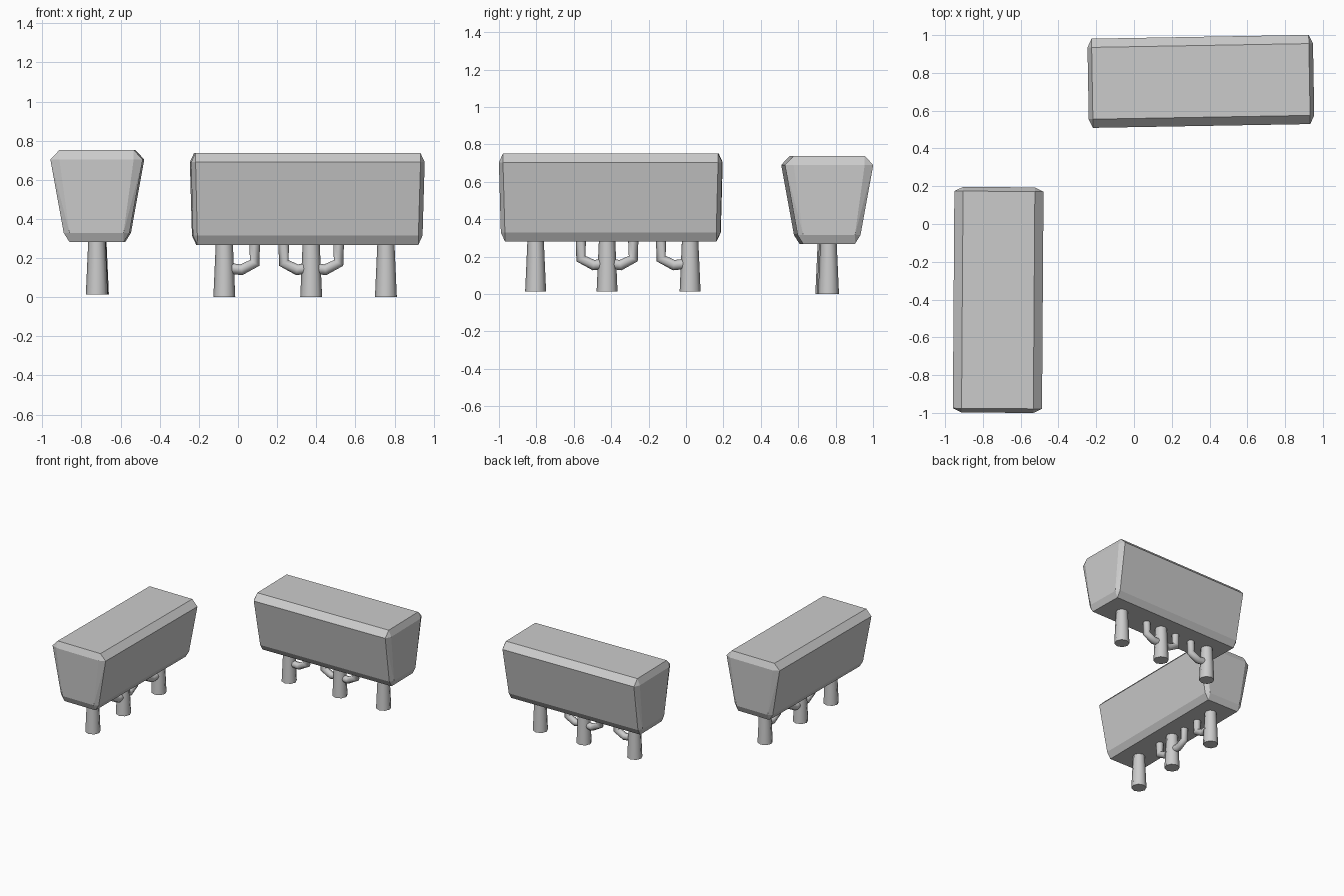
import bpy, bmesh
from math import radians
from mathutils import Matrix, Vector

if "Cube" in bpy.data.objects:
    bpy.data.objects.remove(bpy.data.objects["Cube"])


def mesh_object(name, bm, place):
    bmesh.ops.recalc_face_normals(bm, faces=bm.faces)
    mesh = bpy.data.meshes.new(name)
    bm.to_mesh(mesh)
    bm.free()
    ob = bpy.data.objects.new(name, mesh)
    bpy.context.collection.objects.link(ob)
    ob.matrix_world = place
    return ob


def smooth(ob):
    bpy.ops.object.select_all(action='DESELECT')
    ob.select_set(True)
    bpy.context.view_layer.objects.active = ob
    if ob.type == 'CURVE':
        bpy.ops.object.convert(target='MESH')
    bpy.ops.object.shade_smooth_by_angle(angle=radians(60))


def foliage(name, place):
    # Tapered block with every edge chamfered: hull of three points per corner
    # rows: end length, flat length, side width, flat width, rim z, cap z
    rows = [(0.597, 0.575, 0.236, 0.190, 0.690, 0.738),
            (0.587, 0.565, 0.168, 0.138, 0.315, 0.267)]
    bm = bmesh.new()
    for lx, fx, ly, fy, rim, cap in rows:
        for sx in (-1, 1):
            for sy in (-1, 1):
                bm.verts.new((sx * lx, sy * fy, rim))
                bm.verts.new((sx * fx, sy * ly, rim))
                bm.verts.new((sx * fx, sy * fy, cap))
    bmesh.ops.convex_hull(bm, input=bm.verts)
    bmesh.ops.dissolve_limit(bm, angle_limit=radians(1), verts=bm.verts, edges=bm.edges)
    return mesh_object(name, bm, place)


def trunk(name, x, place):
    bm = bmesh.new()
    bmesh.ops.create_cone(bm, cap_ends=True, segments=8, radius1=0.056, radius2=0.043,
                          depth=0.29, matrix=Matrix.Translation((x, 0, 0.145)))
    smooth(mesh_object(name, bm, place))


def branch(name, x, reach, place):
    # Bent limb leaving the trunk and turning up into the foliage
    side = 1 if reach > 0 else -1
    path = [(x, 0.150), (x + reach - side * 0.068, 0.140), (x + reach, 0.175), (x + reach, 0.290)]
    curve = bpy.data.curves.new(name, 'CURVE')
    curve.dimensions = '3D'
    curve.bevel_depth = 0.028
    curve.bevel_resolution = 2
    curve.use_fill_caps = True
    spline = curve.splines.new('POLY')
    spline.points.add(len(path) - 1)
    for p, (px, pz) in zip(spline.points, path):
        p.co = (px, 0, pz, 1)
    ob = bpy.data.objects.new(name, curve)
    bpy.context.collection.objects.link(ob)
    ob.matrix_world = place
    smooth(ob)


def hedge(name, location, turn):
    place = Matrix.Translation(Vector(location)) @ Matrix.Rotation(radians(turn), 4, 'Z')
    foliage(name + "_foliage", place)
    for i, x in enumerate((-0.424, 0.02, 0.402)):
        trunk(f"{name}_trunk_{i + 1}", x, place)
    for i, (x, reach) in enumerate(((-0.424, 0.155), (0.02, -0.14), (0.02, 0.14))):
        branch(f"{name}_branch_{i + 1}", x, reach, place)


# Two trimmed hedges set at a right angle
hedge("back_hedge", (0.354, 0.755, 0.0), 1.0)
hedge("left_hedge", (-0.719, -0.402, 0.014), -90.4)
